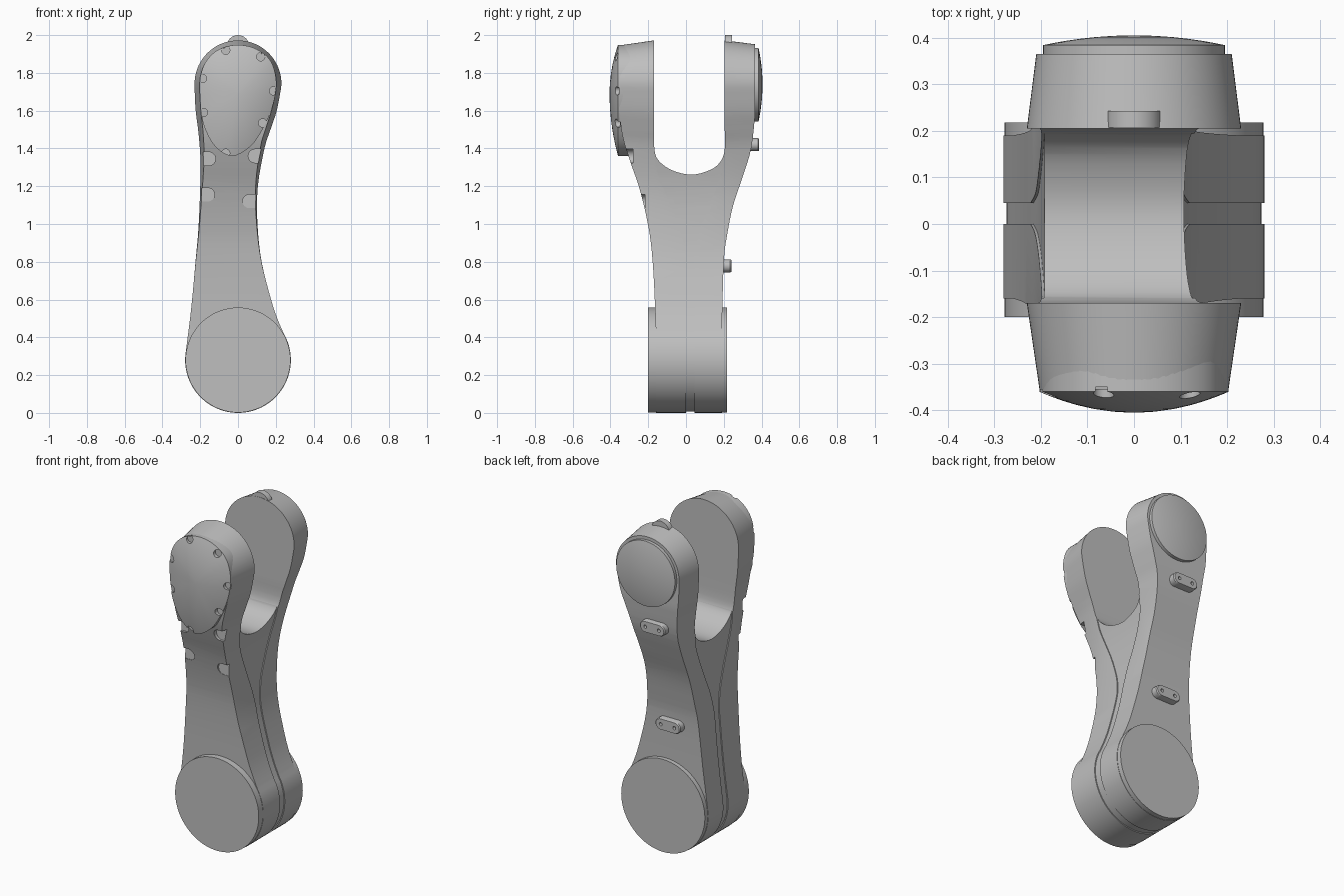
import bpy, bmesh, math
from mathutils import Vector

if "Cube" in bpy.data.objects:
    bpy.data.objects.remove(bpy.data.objects["Cube"])

GREY = bpy.data.materials.new("satin_grey")
GREY.diffuse_color = (0.52, 0.52, 0.52, 1)
GREY.use_nodes = True
GREY.node_tree.nodes["Principled BSDF"].inputs["Base Color"].default_value = GREY.diffuse_color


def spline(pts, n=4, closed=False):
    """Catmull-Rom curve through 2D points."""
    p = [Vector(q) for q in pts]
    m, out = len(p), []
    for i in range(m if closed else m - 1):
        if closed:
            a, b, c, d = (p[(i + k) % m] for k in (-1, 0, 1, 2))
        else:
            a, b, c, d = (p[min(max(i + k, 0), m - 1)] for k in (-1, 0, 1, 2))
        for k in range(n):
            t = k / n
            out.append(0.5 * (2 * b + (c - a) * t + (2 * a - 5 * b + 4 * c - d) * t ** 2
                              + (3 * b - a - 3 * c + d) * t ** 3))
    return out if closed else out + [p[-1]]


def arc(cx, cz, r, a0, a1, n):
    return [Vector((cx + r * math.cos(math.radians(a0 + (a1 - a0) * i / n)),
                    cz + r * math.sin(math.radians(a0 + (a1 - a0) * i / n)))) for i in range(n + 1)]


def circle(cx, cz, r, n=48):
    return arc(cx, cz, r, 0, 360, n)[:-1]


def loft(name, rings):
    """Closed solid through equal-length rings of 3D points."""
    bm = bmesh.new()
    vs = [[bm.verts.new(p) for p in ring] for ring in rings]
    n = len(vs[0])
    for a, b in zip(vs, vs[1:]):
        for i in range(n):
            bm.faces.new((a[i], a[(i + 1) % n], b[(i + 1) % n], b[i]))
    bm.faces.new(vs[0])
    bm.faces.new(vs[-1][::-1])
    bmesh.ops.recalc_face_normals(bm, faces=bm.faces)
    me = bpy.data.meshes.new(name)
    bm.to_mesh(me)
    bm.free()
    ob = bpy.data.objects.new(name, me)
    me.materials.append(GREY)
    bpy.context.collection.objects.link(ob)
    return ob


def prism_y(name, pts, y0, y1):
    return loft(name, [[(p[0], y, p[1]) for p in pts] for y in (y0, y1)])


def prism_x(name, pts, x0=-0.45, x1=0.45):
    return loft(name, [[(x, p[0], p[1]) for p in pts] for x in (x0, x1)])


def combine(ob, tool, op):
    mod = ob.modifiers.new("cut", 'BOOLEAN')
    mod.operation, mod.object, mod.solver = op, tool, 'EXACT'
    bpy.context.view_layer.update()
    me = bpy.data.meshes.new_from_object(ob.evaluated_get(bpy.context.evaluated_depsgraph_get()))
    ob.modifiers.clear()
    ob.data = me
    bpy.data.objects.remove(tool)


def finish(ob, angle=30):
    bpy.ops.object.select_all(action='DESELECT')
    ob.select_set(True)
    bpy.context.view_layer.objects.active = ob
    bpy.ops.object.shade_smooth_by_angle(angle=math.radians(angle))


# Front outline of the link: big round foot, curved waist, round head
right = spline([(0.242, 0.42), (0.208, 0.5), (0.175, 0.6), (0.125, 0.8), (0.103, 1.0), (0.105, 1.2),
                (0.14, 1.4), (0.172, 1.5), (0.205, 1.6), (0.228, 1.72)])
left = spline([(-0.23, 1.72), (-0.224, 1.6), (-0.208, 1.47), (-0.198, 1.3), (-0.208, 1.0),
               (-0.225, 0.8), (-0.248, 0.55), (-0.277, 0.32)])
outline = (arc(0, 0.28, 0.28, 174, 390, 44)[:-1] + right
           + arc(0, 1.742, 0.23, 0, 180, 36) + left[:-1])


def inset(pts, d):
    n, out = len(pts), []
    for i, p in enumerate(pts):
        t = (pts[(i + 1) % n] - pts[i - 1]).normalized()
        out.append(p + Vector((-t.y, t.x)) * d)
    return out


def slab(name, extra):
    """Outline swept in depth, tapering toward both outer faces."""
    stations = [(-0.45, 0.041), (-0.17, 0), (0.205, 0), (0.45, 0.031)]
    return loft(name, [[(p.x, y, p.y) for p in inset(outline, d + extra)] for y, d in stations])


# Side outline of the fork
front_edge = spline([(-0.355, 1.6), (-0.335, 1.46), (-0.295, 1.33), (-0.25, 1.2), (-0.212, 1.05),
                     (-0.186, 0.9), (-0.17, 0.7), (-0.16, 0.45)])
back_edge = spline([(0.19, 0.45), (0.2, 0.8), (0.219, 0.95), (0.25, 1.1), (0.3, 1.25),
                    (0.345, 1.4), (0.365, 1.57)])
gap = spline([(0.205, 1.5), (0.203, 1.38), (0.165, 1.31), (0.09, 1.272), (0.015, 1.262),
              (-0.07, 1.283), (-0.135, 1.325), (-0.165, 1.38), (-0.17, 1.5)])
fork = ([(-0.355, 2.1)] + front_edge + [(-0.16, -0.1), (0.19, -0.1)] + back_edge
        + [(0.365, 2.1), (0.205, 2.1)] + gap + [(-0.17, 2.1)])

body = slab("link_body", 0)
combine(body, prism_x("fork_cutter", fork), 'INTERSECT')
combine(body, prism_y("foot_drum", circle(0, 0.28, 0.278, 72), -0.2, 0.218), 'UNION')

# Seam groove that splits into a recessed panel below the fork gap
seam_l = spline([(-0.16, 1.45), (-0.155, 1.3), (-0.12, 1.19), (-0.07, 1.07), (-0.02, 0.93), (0, 0.83)])
seam_r = spline([(0.045, 0.83), (0.067, 0.95), (0.11, 1.06), (0.16, 1.19), (0.19, 1.29), (0.198, 1.45)])
seam = prism_x("seam_cutter", seam_l + [(0, -0.1), (0.045, -0.1)] + seam_r)
combine(seam, slab("seam_core", 0.006), 'DIFFERENCE')
combine(body, seam, 'DIFFERENCE')

# Rounded clip pockets open to the sides on the front face
for x, z, floor in ((-0.155, 1.345, -0.275), (0.09, 1.36, -0.28), (-0.16, 1.155, -0.225), (0.06, 1.12, -0.218)):
    s = 1 if x > 0 else -1
    pts = arc(x, z, 0.036, 90, 270, 14) + [(x + 0.12, z - 0.036), (x + 0.12, z + 0.036)]
    if s < 0:
        pts = [(2 * x - p[0], p[1]) for p in pts]
    combine(body, prism_y("pocket_cutter", pts, -0.5, floor), 'DIFFERENCE')
finish(body)


def cap(name, pts, centre, y_back, y_rim, y_top):
    """Domed cover with a straight rim."""
    c = Vector(centre)
    rings = [[(p.x, y_back, p.y) for p in pts]]
    for s in (1, 0.95, 0.87, 0.75, 0.6, 0.42, 0.22, 0.05):
        y = y_rim + (y_top - y_rim) * (1 - s * s)
        rings.append([(q.x, y, q.y) for q in (c + (p - c) * s for p in pts)])
    return loft(name, rings)


# Egg-shaped front cover with screw notches round its edge
egg = spline([(0, 1.948), (0.1, 1.925), (0.175, 1.86), (0.203, 1.75), (0.185, 1.63), (0.14, 1.52),
              (0.07, 1.415), (-0.03, 1.36), (-0.12, 1.41), (-0.18, 1.52), (-0.2, 1.65),
              (-0.2, 1.77), (-0.17, 1.86), (-0.1, 1.925)], 5, True)
front_cover = cap("front_cover", egg, (0, 1.69), -0.28, -0.36, -0.405)
for x, z in ((-0.065, 1.92), (0.12, 1.885), (0.188, 1.705), (0.13, 1.535),
             (-0.065, 1.375), (-0.183, 1.59), (-0.188, 1.77)):
    combine(front_cover, prism_y("notch_cutter", circle(x, z, 0.022, 20), -0.5, -0.35), 'DIFFERENCE')
finish(front_cover)

# Round back cover
finish(cap("back_cover", circle(0, 1.738, 0.195, 64), (0, 1.738), 0.34, 0.384, 0.405))

# Rounded lug on top of the rear prong
finish(prism_y("top_lug", circle(0, 1.94, 0.06, 32), 0.207, 0.243))

# Pill-shaped connector plates with two screw holes on the back
for i, (z, y0, y1) in enumerate(((1.42, 0.32, 0.387), (0.778, 0.18, 0.24))):
    cx = -0.045
    pill = arc(cx + 0.05, z, 0.034, -90, 90, 12) + arc(cx - 0.05, z, 0.034, 90, 270, 12)
    small = [Vector((cx, z)) + (p - Vector((cx, z))) * 0.93 for p in pill]
    plate = loft(f"back_plate_{i + 1}", [[(p.x, y, p.y) for p in ring] for ring, y in
                                         ((pill, y0), (pill, y1 - 0.006), (small, y1))])
    for dx in (-0.045, 0.045):
        combine(plate, prism_y("screw_cutter", circle(cx + dx, z, 0.01, 16), y1 - 0.02, y1 + 0.05), 'DIFFERENCE')
    finish(plate)
